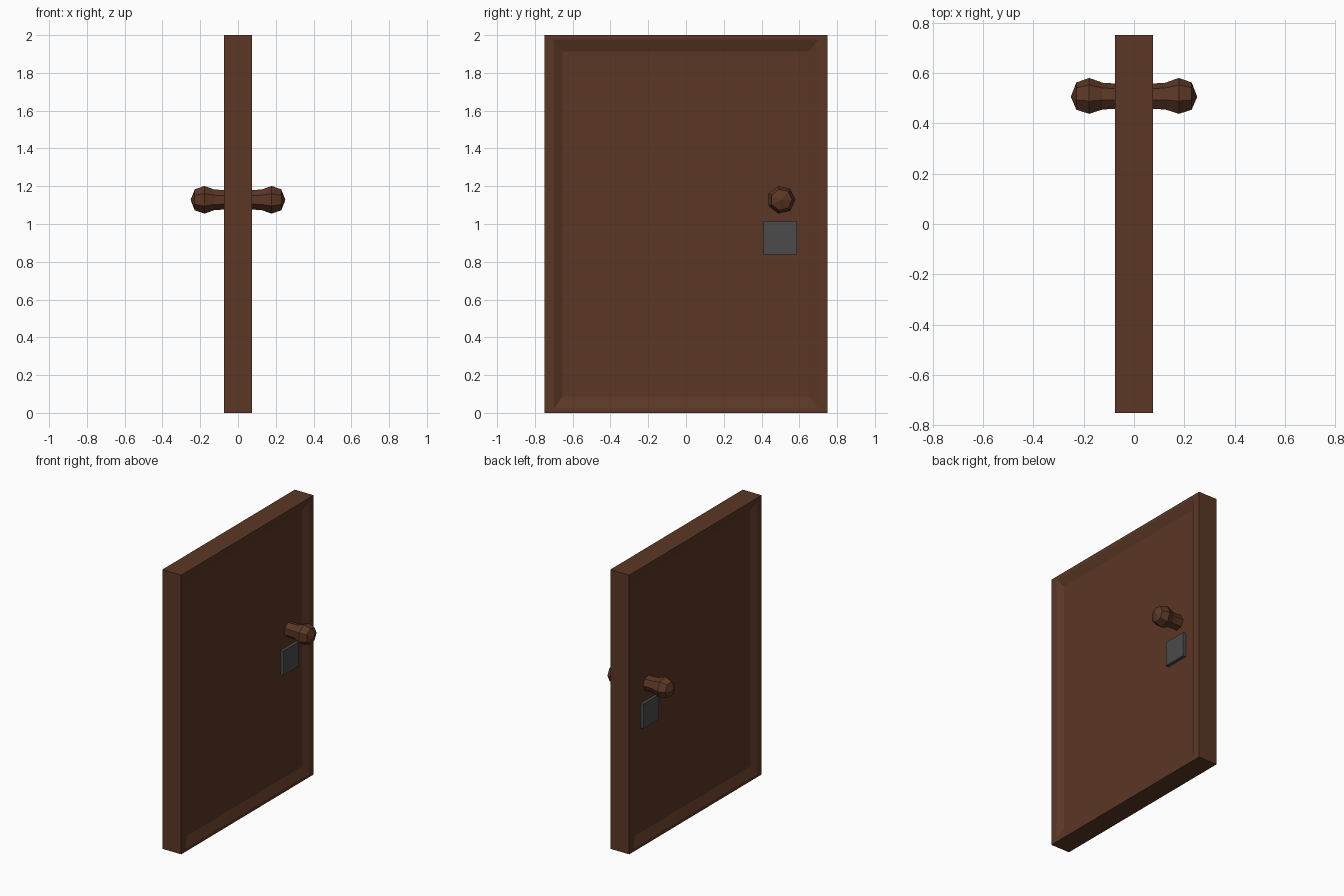
import bpy, bmesh, math

if "Cube" in bpy.data.objects:
    bpy.data.objects.remove(bpy.data.objects["Cube"])


def material(name, rgb):
    m = bpy.data.materials.new(name)
    m.diffuse_color = (*rgb, 1)
    m.use_nodes = True
    m.node_tree.nodes["Principled BSDF"].inputs["Base Color"].default_value = m.diffuse_color
    return m


wood = material("dark brown wood", (0.105, 0.038, 0.0185))
iron = material("dark grey iron", (0.070, 0.070, 0.070))


def loft(name, rings, mat):
    """Skin a list of rings (equal point counts) and cap both ends."""
    bm = bmesh.new()
    loops = [[bm.verts.new(p) for p in ring] for ring in rings]
    n = len(loops[0])
    for a, b in zip(loops, loops[1:]):
        for i in range(n):
            j = (i + 1) % n
            bm.faces.new((a[i], a[j], b[j], b[i]))
    bm.faces.new(loops[0])
    bm.faces.new(loops[-1])
    bmesh.ops.remove_doubles(bm, verts=bm.verts, dist=1e-5)
    bmesh.ops.recalc_face_normals(bm, faces=bm.faces)
    me = bpy.data.meshes.new(name)
    bm.to_mesh(me)
    bm.free()
    me.materials.append(mat)
    ob = bpy.data.objects.new(name, me)
    bpy.context.collection.objects.link(ob)
    return ob


def rect(x, y, z, hy, hz):
    return [(x, y + a * hy, z + b * hz) for a, b in ((-1, -1), (1, -1), (1, 1), (-1, 1))]


def heptagon(x, r):
    return [(x, 0.505 + r * math.cos(i * math.tau / 7),
             1.128 + r * math.sin(i * math.tau / 7)) for i in range(7)]


# Door slab: a recessed panel with sloped edges on both faces
side = [(0.05, 0.653, 0.913), (0.05 + 0.025, 0.70, 0.977), (0.075, 0.75, 1.0)]
sections = [(-x, hy, hz) for x, hy, hz in side] + side[::-1]
loft("door_slab", [rect(x, 0, 1, hy, hz) for x, hy, hz in sections], wood)

# Knob and lock plate on each face
for s, label in ((1, "right"), (-1, "left")):
    profile = [(0.04, 0.053), (0.078, 0.053), (0.125, 0.056),
               (0.178, 0.075), (0.229, 0.057)]
    knob = loft("knob_" + label, [heptagon(s * x, r) for x, r in profile], wood)
    # pointed end of the knob
    bm = bmesh.new()
    bm.from_mesh(knob.data)
    cap = max(bm.faces, key=lambda f: s * f.calc_center_median().x)
    tip = bmesh.ops.poke(bm, faces=[cap])["verts"][0]
    tip.co.x = s * 0.251
    bm.to_mesh(knob.data)
    bm.free()

    loft("lock_plate_" + label,
         [rect(s * x, 0.499, 0.925, 0.0875, 0.0875) for x in (0.04, 0.073)], iron)
